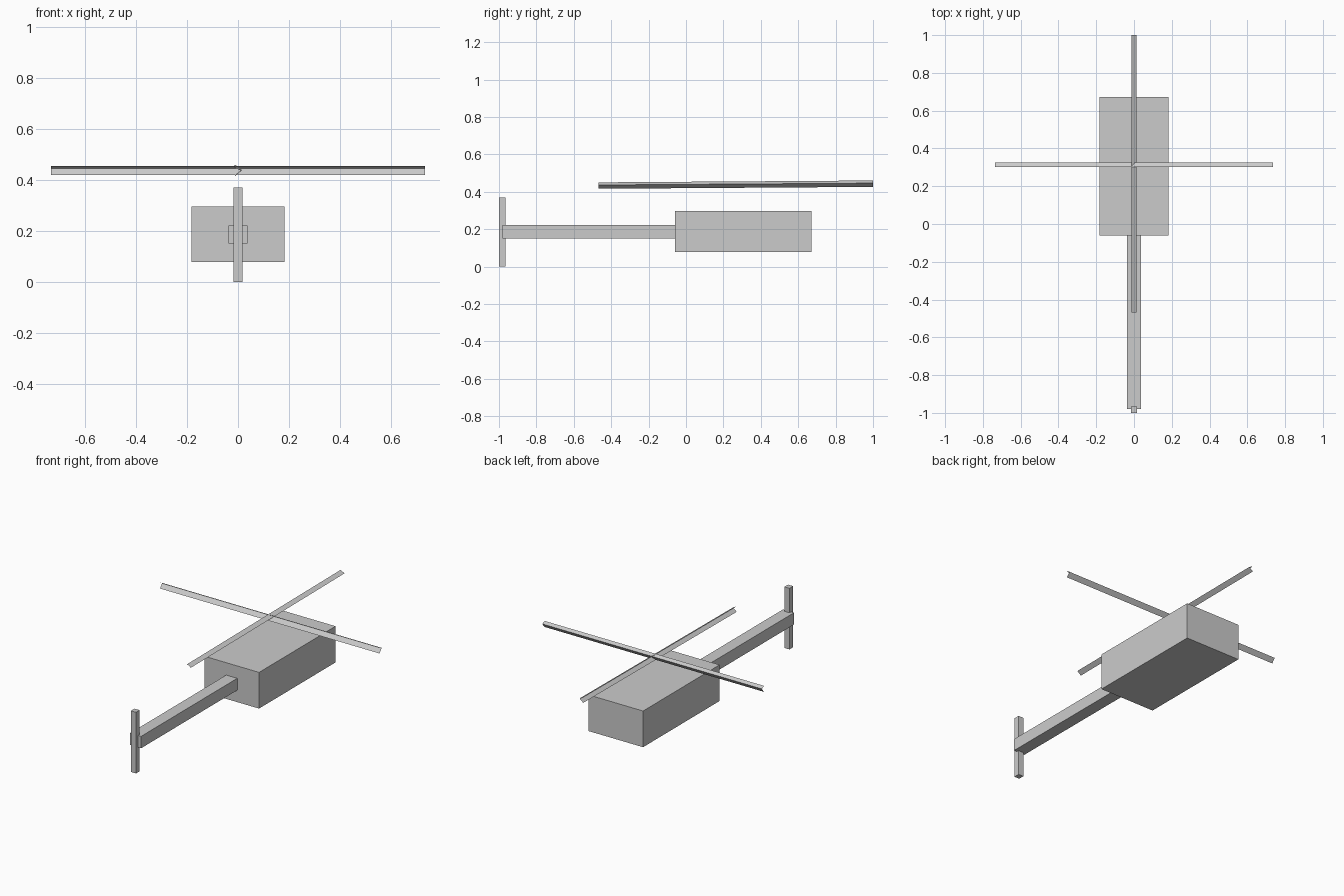
import bpy
import bmesh

if "Cube" in bpy.data.objects:
    bpy.data.objects.remove(bpy.data.objects["Cube"])


def make_object(name, bm):
    mesh = bpy.data.meshes.new(name)
    bm.to_mesh(mesh)
    bm.free()
    obj = bpy.data.objects.new(name, mesh)
    bpy.context.collection.objects.link(obj)
    return obj


def box(name, x, y, z):
    """Box from (min, max) pairs on each axis."""
    bm = bmesh.new()
    bmesh.ops.create_cube(bm, size=1)
    for v in bm.verts:
        for i, (lo, hi) in enumerate((x, y, z)):
            v.co[i] = (lo + hi) / 2 + v.co[i] * (hi - lo)
    return make_object(name, bm)


def blade(name, start, end, side, profile):
    """Open folded strip: profile points are (sideways, up) offsets."""
    bm = bmesh.new()
    rows = []
    for p in (start, end):
        rows.append([bm.verts.new((p[0] + side[0] * s, p[1] + side[1] * s, p[2] + u))
                     for s, u in profile])
    for i in range(len(profile) - 1):
        bm.faces.new((rows[0][i], rows[1][i], rows[1][i + 1], rows[0][i + 1]))
    return make_object(name, bm)


# Fuselage, tail boom and upright tail rotor
box("cabin", (-0.183, 0.183), (-0.06, 0.672), (0.078, 0.297))
box("tail_boom", (-0.037, 0.037), (-0.98, -0.06), (0.15, 0.222))
box("tail_rotor", (-0.017, 0.017), (-1.0, -0.965), (0.0, 0.37))

# Crossed main rotor blades, each an open V-shaped fold
blade("rotor_blade_across", (-0.735, 0.314, 0.438), (0.735, 0.314, 0.438), (0, 1),
      [(-0.011, 0.018), (0.011, 0.008), (-0.010, -0.018)])
blade("rotor_blade_along", (0, -0.468, 0.433), (0, 1.0, 0.443), (1, 0),
      [(-0.013, 0.017), (0.013, 0.003), (-0.012, -0.017)])
